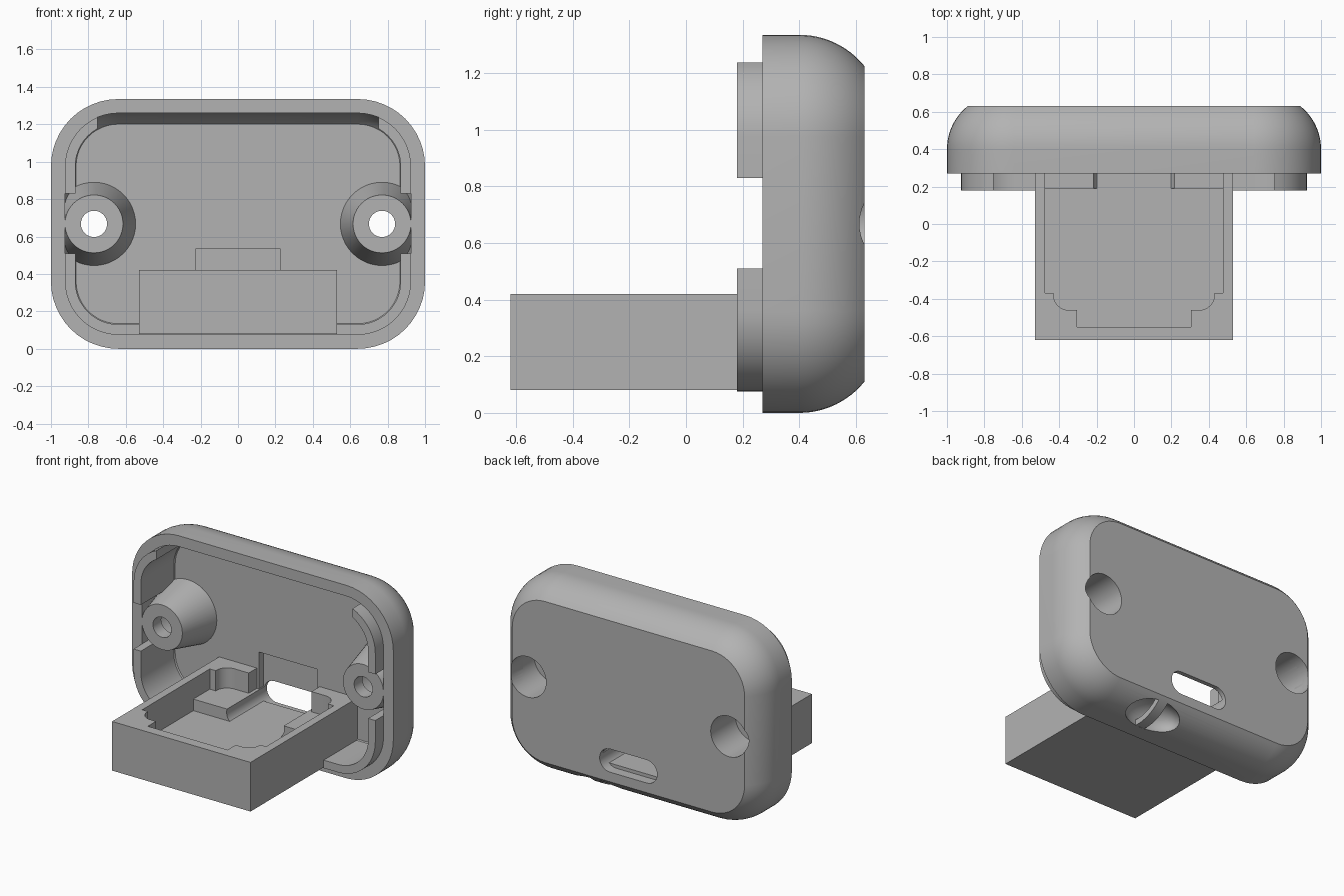
import bpy, bmesh, math
from mathutils import Matrix, Vector

if "Cube" in bpy.data.objects:
    bpy.data.objects.remove(bpy.data.objects["Cube"])

grey = bpy.data.materials.new("plain grey")
grey.use_nodes = True
grey.diffuse_color = (0.45, 0.45, 0.45, 1)
grey.node_tree.nodes["Principled BSDF"].inputs["Base Color"].default_value = (0.45, 0.45, 0.45, 1)

MID = 0.6675                      # height of the case centre
BACK, RIM, FLOOR = 0.63, 0.27, 0.55
ARC_Y, ARC_R = 0.40, 0.295        # rounding of the back edge


def loft(name, rings):
    """Closed solid through rings of equal point count."""
    bm = bmesh.new()
    loops = [[bm.verts.new(p) for p in ring] for ring in rings]
    n = len(loops[0])
    for a, b in zip(loops, loops[1:]):
        for i in range(n):
            j = (i + 1) % n
            bm.faces.new((a[i], a[j], b[j], b[i]))
    bm.faces.new(loops[0])
    bm.faces.new(loops[-1])
    bmesh.ops.recalc_face_normals(bm, faces=bm.faces)
    return finish(name, bm)


def finish(name, bm):
    mesh = bpy.data.meshes.new(name)
    bm.to_mesh(mesh)
    bm.free()
    mesh.materials.append(grey)
    obj = bpy.data.objects.new(name, mesh)
    bpy.context.collection.objects.link(obj)
    return obj


def prism(name, pts, axis, a, b):
    place = {"x": lambda p, d: (d, p[0], p[1]),
             "y": lambda p, d: (p[0], d, p[1]),
             "z": lambda p, d: (p[0], p[1], d)}[axis]
    return loft(name, [[place(p, d) for p in pts] for d in (a, b)])


def box(name, x0, x1, y0, y1, z0, z1):
    return prism(name, [(x0, y0), (x1, y0), (x1, y1), (x0, y1)], "z", z0, z1)


def rounded(hx, hz, r, cz=MID, steps=12):
    """Rounded rectangle in the front plane."""
    pts = []
    for k, (sx, sz) in enumerate(((1, 1), (-1, 1), (-1, -1), (1, -1))):
        for i in range(steps + 1):
            t = (k + i / steps) * math.pi / 2
            pts.append((sx * (hx - r) + r * math.cos(t), cz + sz * (hz - r) + r * math.sin(t)))
    return pts


def case_ring(inset, y):
    return [(x, y, z) for x, z in rounded(1 - inset, MID - inset, 0.36 - inset)]


def case_solid(name, offset, front, back):
    """Case form shrunk by offset, with its rounded back edge."""
    r = ARC_R - offset
    end = math.asin((back - ARC_Y) / r)
    rings = [case_ring(offset, front)]
    for i in range(13):
        t = end * i / 12
        rings.append(case_ring(offset + r - r * math.cos(t), ARC_Y + r * math.sin(t)))
    return loft(name, rings)


def turned(name, x, profile, steps=48):
    """Round part along y from (radius, y) pairs."""
    angles = [2 * math.pi * i / steps for i in range(steps)]
    return loft(name, [[(x + r * math.cos(t), y, MID + r * math.sin(t)) for t in angles]
                       for r, y in profile])


def boolean(obj, tools, operation="DIFFERENCE"):
    for tool in tools:
        mod = obj.modifiers.new("cut", "BOOLEAN")
        mod.operation = operation
        mod.solver = "EXACT"
        mod.object = tool
        bpy.context.view_layer.objects.active = obj
        bpy.ops.object.modifier_apply(modifier=mod.name)


# Cutters
cavity = case_solid("cavity_cutter", 0.075, 0.2, FLOOR)
envelope = case_solid("envelope_cutter", 0.02, 0.1, 0.61)
port = prism("port_cutter", rounded(0.22, 0.08, 0.079, 0.257), "y", 0.15, 0.7)
recess = box("recess_cutter", -0.225, 0.225, 0.5, 0.6, 0.28, 0.535)
bores, sinks = [], []
for x in (-0.77, 0.77):
    bores.append(turned("bore_cutter", x, [(0.07, 0.1), (0.07, 0.8)]))
    sinks.append(turned("sink_cutter", x, [(0.14, 0.36), (0.14, 0.8)]))
bm = bmesh.new()
bmesh.ops.create_uvsphere(bm, u_segments=40, v_segments=24, radius=1,
                          matrix=Matrix.Translation((0.27, 0.5, 0.03)) @ Matrix.Diagonal((0.2, 0.125, 0.11, 1)))
scoop = finish("scoop_cutter", bm)
cutters = [cavity, envelope, port, recess, scoop] + bores + sinks

# Shell
shell = case_solid("shell", 0, RIM, BACK)
boolean(shell, [cavity, recess, port, scoop] + bores + sinks)

# Locating lip, open at the sides and along the top
lip = prism("locating_lip", rounded(0.925, MID - 0.075, 0.285), "y", 0.18, 0.54)
gaps = [prism("lip_inside", rounded(0.87, MID - 0.13, 0.23), "y", 0.1, 0.7),
        box("side_gap", -1.2, 1.2, 0.1, 0.7, 0.51, 0.83),
        box("top_gap", -0.75, 0.75, 0.1, 0.7, 1.0, 1.5)]
cutters += gaps
boolean(lip, gaps + [scoop])

# Screw bosses
bosses = []
for x, bore, sink, side in zip((-0.77, 0.77), bores, sinks, ("right", "left")):
    boss = turned(side + "_screw_boss", x, [(0.155, RIM), (0.225, 0.56)])
    boolean(boss, [envelope], "INTERSECT")
    boolean(boss, [bore, sink])
    bosses.append(boss)

# Board tray with stepped pocket
half = [(0.305, -0.55), (0.305, -0.46), (0.36, -0.46)]
for i in range(1, 9):
    t = math.pi / 2 * i / 8
    half.append((0.35 + 0.08 * math.sin(t), -0.38 - 0.08 * math.cos(t)))
half += [(0.43, -0.37), (0.475, -0.37), (0.475, 0.37), (0.43, 0.37)]
for i in range(9):
    t = math.pi / 2 * i / 8
    half.append((0.35 + 0.08 * math.cos(t), 0.38 + 0.08 * math.sin(t)))
half += [(0.24, 0.46), (0.24, 0.6)]
pocket = prism("pocket_cutter", half + [(-x, y) for x, y in reversed(half)], "z", 0.2, 0.7)
tray = box("board_tray", -0.53, 0.53, -0.62, 0.56, 0.08, 0.42)
boolean(tray, [pocket, scoop])
cutters.append(pocket)

# Raised shelf with the port channel
shelf = box("port_shelf", -0.49, 0.49, 0.19, 0.56, 0.19, 0.28)
boolean(shelf, [port])

# Lanyard bar following the rounded edge across the scoop
arc = [-0.15 + 1.04 * i / 12 for i in range(13)]
outline = [(ARC_Y + ARC_R * math.sin(t), max(0.001, ARC_R - ARC_R * math.cos(t))) for t in arc]
outline += [(ARC_Y + 0.255 * math.sin(t), ARC_R - 0.255 * math.cos(t)) for t in reversed(arc)]
bar = prism("lanyard_bar", outline, "x", 0.235, 0.305)

for cutter in cutters:
    bpy.data.objects.remove(cutter)

# Smooth curved walls, crisp edges
bpy.ops.object.select_all(action="DESELECT")
for obj in [shell, lip, tray, shelf, bar] + bosses:
    obj.select_set(True)
bpy.context.view_layer.objects.active = shell
bpy.ops.object.shade_smooth_by_angle(angle=math.radians(25))
